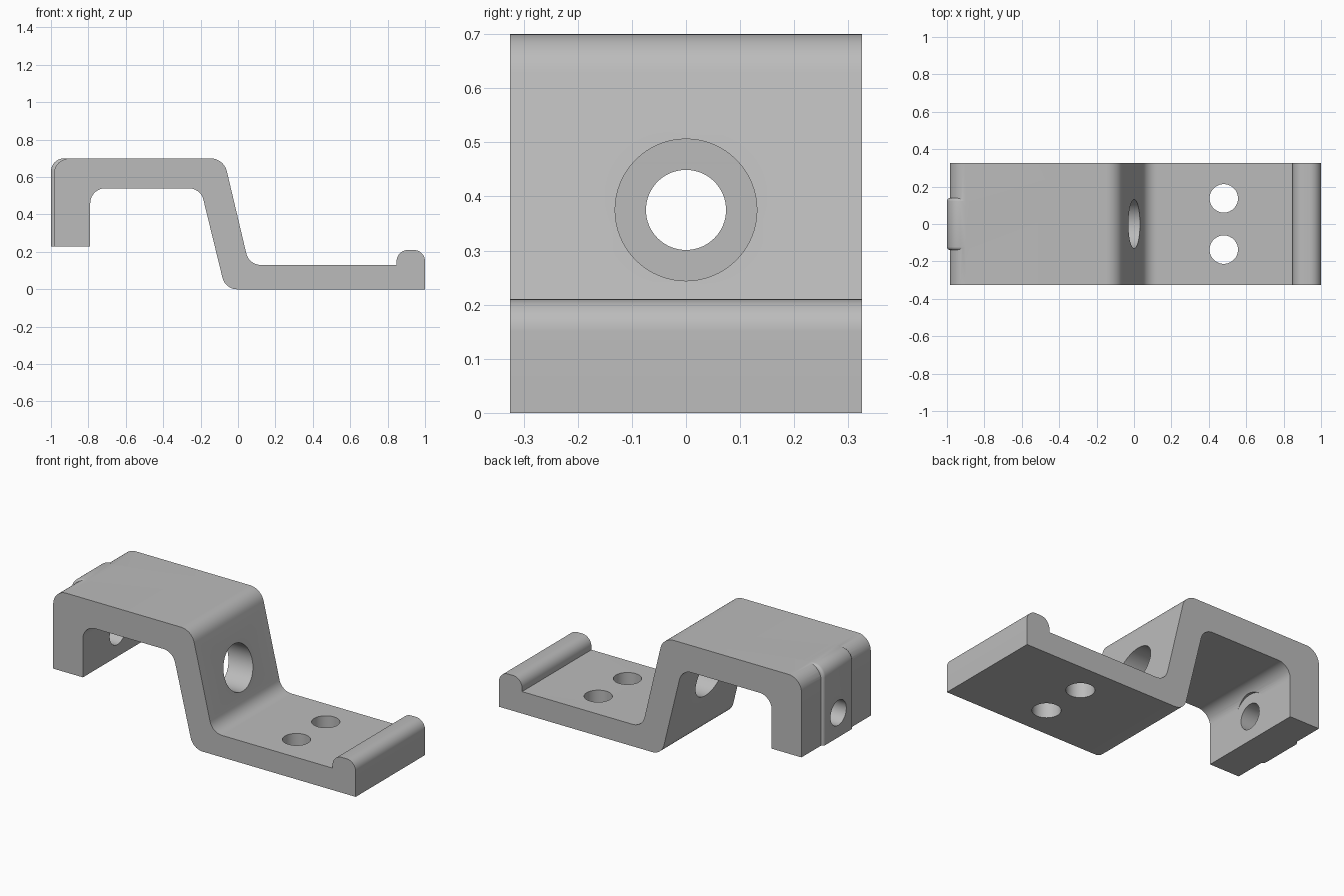
import bpy, bmesh, math
from mathutils import Vector, Matrix

old = bpy.data.objects.get("Cube")
if old:
    bpy.data.objects.remove(old, do_unlink=True)

HALF_WIDTH = 0.325
HOLE_Z = 0.375

steel = bpy.data.materials.new("plain grey metal")
steel.use_nodes = True
grey = (0.5, 0.5, 0.5, 1)
steel.diffuse_color = grey
steel.node_tree.nodes["Principled BSDF"].inputs["Base Color"].default_value = grey


def fillet(corners, steps=10):
    """Round each (x, z, radius) corner of a closed outline."""
    pts = []
    for i, (x, z, r) in enumerate(corners):
        p = Vector((x, z))
        if r == 0:
            pts.append(p)
            continue
        a = (Vector(corners[i - 1][:2]) - p).normalized()
        b = (Vector(corners[(i + 1) % len(corners)][:2]) - p).normalized()
        half = a.angle(b) / 2
        centre = p + (a + b).normalized() * (r / math.sin(half))
        start = p + a * (r / math.tan(half)) - centre
        end = p + b * (r / math.tan(half)) - centre
        for k in range(steps + 1):
            # Blend the two tangent directions, then push out to the radius
            t = k / steps * (math.pi - 2 * half)
            s = math.pi - 2 * half
            pts.append(centre + (start * math.sin(s - t) + end * math.sin(t)) / math.sin(s))
    return pts


def finish(name, bm):
    bmesh.ops.recalc_face_normals(bm, faces=bm.faces)
    mesh = bpy.data.meshes.new(name)
    bm.to_mesh(mesh)
    bm.free()
    mesh.materials.append(steel)
    obj = bpy.data.objects.new(name, mesh)
    bpy.context.collection.objects.link(obj)
    return obj


def extrude_profile(corners, half):
    """Extrude a filleted x-z outline symmetrically along y."""
    bm = bmesh.new()
    face = bm.faces.new([bm.verts.new((p.x, -half, p.y)) for p in fillet(corners)])
    out = bmesh.ops.extrude_face_region(bm, geom=[face], use_keep_orig=True)
    moved = [v for v in out["geom"] if isinstance(v, bmesh.types.BMVert)]
    bmesh.ops.translate(bm, verts=moved, vec=(0, 2 * half, 0))
    bmesh.ops.recalc_face_normals(bm, faces=bm.faces)
    return bm


def cylinder(name, radius, length, centre, along_x):
    bm = bmesh.new()
    turn = Matrix.Rotation(math.pi / 2, 4, 'Y') if along_x else Matrix.Identity(4)
    bmesh.ops.create_cone(bm, cap_ends=True, segments=64, radius1=radius,
                          radius2=radius, depth=length,
                          matrix=Matrix.Translation(centre) @ turn)
    obj = finish(name, bm)
    obj.hide_render = True
    return obj


def combine(target, other, operation):
    mod = target.modifiers.new(operation, 'BOOLEAN')
    mod.operation, mod.object, mod.solver = operation, other, 'EXACT'
    bpy.context.view_layer.objects.active = target
    bpy.ops.object.modifier_apply(modifier=mod.name)
    bpy.data.objects.remove(other, do_unlink=True)


# Bent strip: short leg, raised top, sloping web, base plate and end lip
bracket = finish("bracket", extrude_profile([
    (-0.985, 0.23, 0), (-0.985, 0.70, 0.085), (-0.076, 0.70, 0.09),
    (0.059, 0.13, 0.08), (0.848, 0.13, 0), (0.848, 0.21, 0.06),
    (1.0, 0.21, 0.06), (1.0, 0, 0), (-0.068, 0, 0.08),
    (-0.2, 0.54, 0.08), (-0.79, 0.54, 0.08), (-0.79, 0.23, 0)], HALF_WIDTH))

# Slightly raised pad on the outside of the leg, with softened sides
pad_bm = extrude_profile([(-1.0, 0.23, 0), (-1.0, 0.70, 0.07),
                          (-0.88, 0.70, 0), (-0.88, 0.23, 0)], 0.14)
soft = [e for e in pad_bm.edges
        if abs(e.verts[0].co.y - e.verts[1].co.y) < 0.001
        and all(v.co.x < -0.9 or v.co.z > 0.6 for v in e.verts)
        and not all(v.co.x > -0.9 for v in e.verts)]
bmesh.ops.bevel(pad_bm, geom=soft, offset=0.018, segments=4, profile=0.5,
                affect='EDGES')
combine(bracket, finish("pad", pad_bm), 'UNION')

# Wide bore through the web, ending at the inside of the leg
combine(bracket, cylinder("web_bore", 0.131, 1.19,
                          (-0.195, 0, HOLE_Z), True), 'DIFFERENCE')
# Narrow bore through the leg
combine(bracket, cylinder("leg_bore", 0.074, 0.5,
                          (-0.9, 0, HOLE_Z), True), 'DIFFERENCE')
# Pair of mounting holes in the base plate
for side in (-1, 1):
    combine(bracket, cylinder("base_hole", 0.076, 0.5,
                              (0.48, side * 0.137, 0.05), False), 'DIFFERENCE')

bpy.ops.object.select_all(action='DESELECT')
bracket.select_set(True)
bpy.context.view_layer.objects.active = bracket
bpy.ops.object.shade_smooth_by_angle(angle=math.radians(30))
